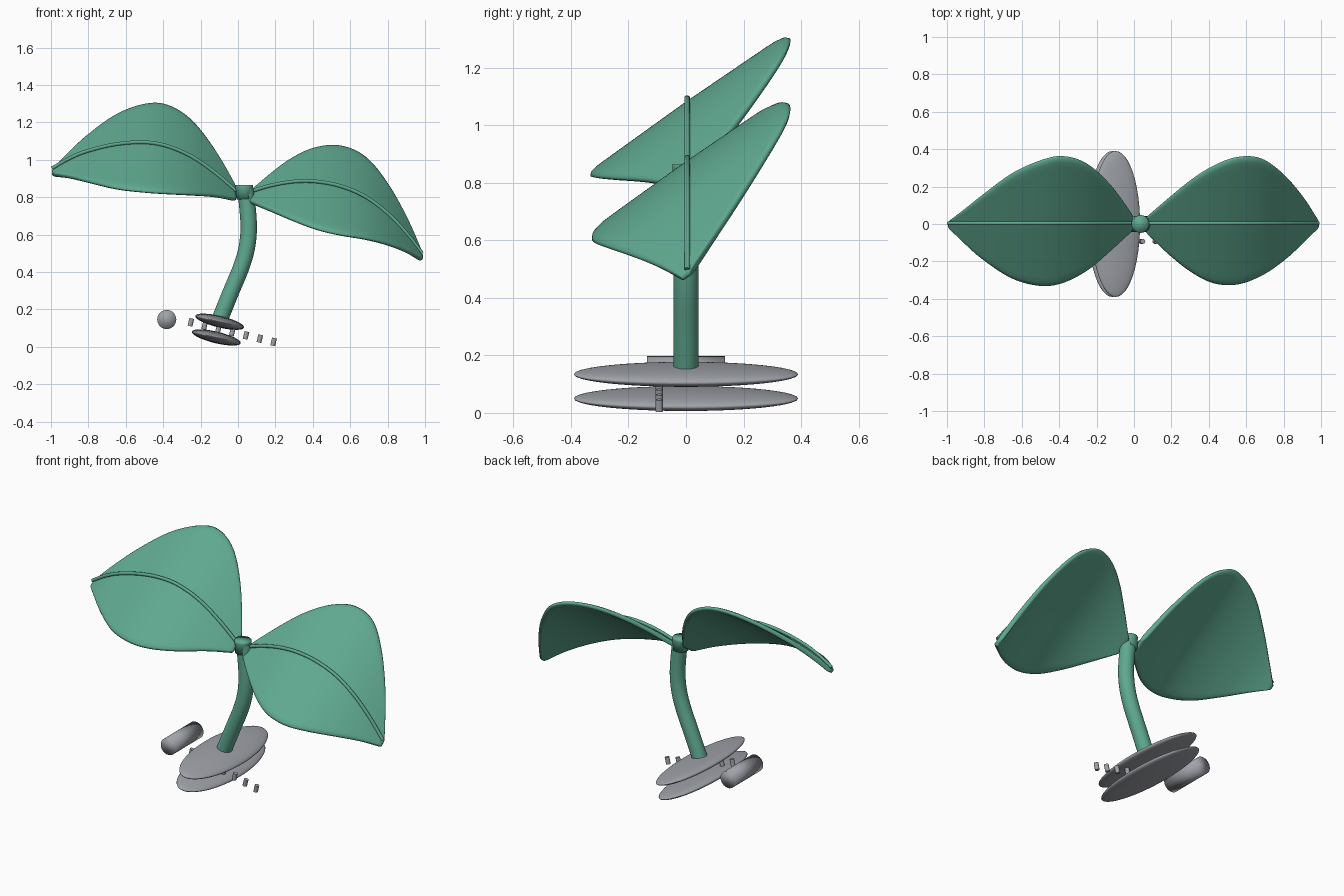
import bpy, math
from mathutils import Vector

if "Cube" in bpy.data.objects:
    bpy.data.objects.remove(bpy.data.objects["Cube"])


def material(name, rgb):
    m = bpy.data.materials.new(name)
    m.diffuse_color = (*rgb, 1)
    m.use_nodes = True
    m.node_tree.nodes["Principled BSDF"].inputs["Base Color"].default_value = m.diffuse_color
    return m


GREEN = material("leaf green", (0.114, 0.392, 0.275))
GREY = material("warm grey", (0.345, 0.36, 0.39))
TILT = math.radians(13.5)


def finish(ob, name, mat, angle=40):
    ob.name = name
    ob.data.materials.clear()
    ob.data.materials.append(mat)
    bpy.ops.object.select_all(action='DESELECT')
    ob.select_set(True)
    bpy.context.view_layer.objects.active = ob
    bpy.ops.object.shade_smooth_by_angle(angle=math.radians(angle))
    return ob


def smooth_rows(rows, steps):
    """Catmull-Rom interpolation through rows of numbers."""
    pts = [Vector(r) for r in rows]
    pts = [pts[0] * 2 - pts[1]] + pts + [pts[-1] * 2 - pts[-2]]
    out = []
    for i in range(1, len(pts) - 2):
        a, b, c, d = pts[i - 1:i + 3]
        for k in range(steps):
            t = k / steps
            out.append(0.5 * (2 * b + (c - a) * t + (2 * a - 5 * b + 4 * c - d) * t * t
                              + (3 * b - a - 3 * c + d) * t ** 3))
    return out + [pts[-2]]


def tube(name, path, radius, mat, sides=20, angle=40):
    """Round tube with closed ends following a path in the xz plane."""
    verts, faces = [], []
    n = len(path)
    for i, p in enumerate(path):
        d = (path[min(i + 1, n - 1)] - path[max(i - 1, 0)]).normalized()
        u = Vector((0, 1, 0))
        v = d.cross(u)
        for s in range(sides):
            a = 2 * math.pi * s / sides
            verts.append(p + radius * (u * math.cos(a) + v * math.sin(a)))
    for i in range(n - 1):
        for s in range(sides):
            t = (s + 1) % sides
            faces.append((i * sides + s, i * sides + t, (i + 1) * sides + t, (i + 1) * sides + s))
    faces += [tuple(range(sides))[::-1], tuple(range((n - 1) * sides, n * sides))]
    me = bpy.data.meshes.new(name)
    me.from_pydata(verts, [], faces)
    ob = bpy.data.objects.new(name, me)
    bpy.context.collection.objects.link(ob)
    return finish(ob, name, mat, angle)


def leaf(name, rows):
    """Rows hold x, midrib height, front y and back y from one end to the other."""
    across = 12
    stations = smooth_rows(rows, 4)
    verts, faces = [], []
    for x, z, f, b in stations:
        for j in range(across + 1):
            y = f + (b - f) * j / across
            slope = 0.72 if y < 0 else 0.68
            verts.append((x, y, z - 0.03 + slope * y))
    w = across + 1
    for i in range(len(stations) - 1):
        for j in range(across):
            faces.append((i * w + j, (i + 1) * w + j, (i + 1) * w + j + 1, i * w + j + 1))
    me = bpy.data.meshes.new(name)
    me.from_pydata(verts, [], faces)
    ob = bpy.data.objects.new(name, me)
    bpy.context.collection.objects.link(ob)
    sol = ob.modifiers.new("thickness", 'SOLIDIFY')
    sol.thickness = 0.028
    sol.offset = 0
    sub = ob.modifiers.new("rounding", 'SUBSURF')
    sub.levels = sub.render_levels = 1
    finish(ob, name, GREEN, 75)
    # raised rib along the middle
    tube(name + "_midrib", [Vector((r[0], 0.004, r[1] - 0.001)) for r in stations], 0.01, GREEN, 10)


leaf("left_leaf", [
    (-0.995, 0.955, -0.008, 0.01), (-0.9, 1.01, -0.105, 0.085), (-0.8, 1.05, -0.195, 0.165),
    (-0.65, 1.085, -0.295, 0.275), (-0.5, 1.095, -0.334, 0.343), (-0.38, 1.075, -0.318, 0.366),
    (-0.25, 1.02, -0.25, 0.325), (-0.12, 0.93, -0.135, 0.205), (-0.01, 0.835, -0.03, 0.05)])
leaf("right_leaf", [
    (0.06, 0.83, -0.035, 0.03), (0.18, 0.865, -0.155, 0.135), (0.3, 0.885, -0.255, 0.235),
    (0.42, 0.885, -0.318, 0.312), (0.55, 0.86, -0.327, 0.361), (0.68, 0.805, -0.28, 0.354),
    (0.8, 0.715, -0.195, 0.268), (0.9, 0.61, -0.1, 0.15), (0.985, 0.5, -0.01, 0.012)])

# Curved stem and the collar holding the leaves
stem_path = smooth_rows([(-0.1, 0, 0.14), (-0.035, 0, 0.3), (0.015, 0, 0.42), (0.045, 0, 0.52),
                         (0.057, 0, 0.62), (0.053, 0, 0.72), (0.04, 0, 0.84)], 5)
tube("stem", stem_path, 0.044, GREEN, 32)
tube("stem_collar", [Vector((0.038, 0, 0.79)), Vector((0.034, 0, 0.855)), Vector((0.034, 0, 0.865))],
     0.047, GREEN, 32, 180)

# Two tilted oval base discs
for name, x, z in (("upper_disc", -0.098, 0.134), ("lower_disc", -0.116, 0.05)):
    bpy.ops.mesh.primitive_uv_sphere_add(segments=48, ring_count=24, radius=1,
                                         location=(x, 0, z), rotation=(0, TILT, 0))
    ob = bpy.context.object
    ob.scale = (0.134, 0.39, 0.031)
    finish(ob, name, GREY, 60)

# Row of small pegs
for i in range(7):
    bpy.ops.mesh.primitive_cylinder_add(vertices=16, radius=0.013, depth=0.042,
                                        location=(-0.252 + 0.0737 * i, -0.093, 0.131 - 0.0175 * i),
                                        rotation=(0, TILT, 0))
    finish(bpy.context.object, "peg_%d" % (i + 1), GREY)

# Detached roller
bpy.ops.mesh.primitive_cylinder_add(vertices=32, radius=0.051, depth=0.27,
                                    location=(-0.381, 0, 0.146), rotation=(math.pi / 2, 0, 0))
finish(bpy.context.object, "roller", GREY, 180)
